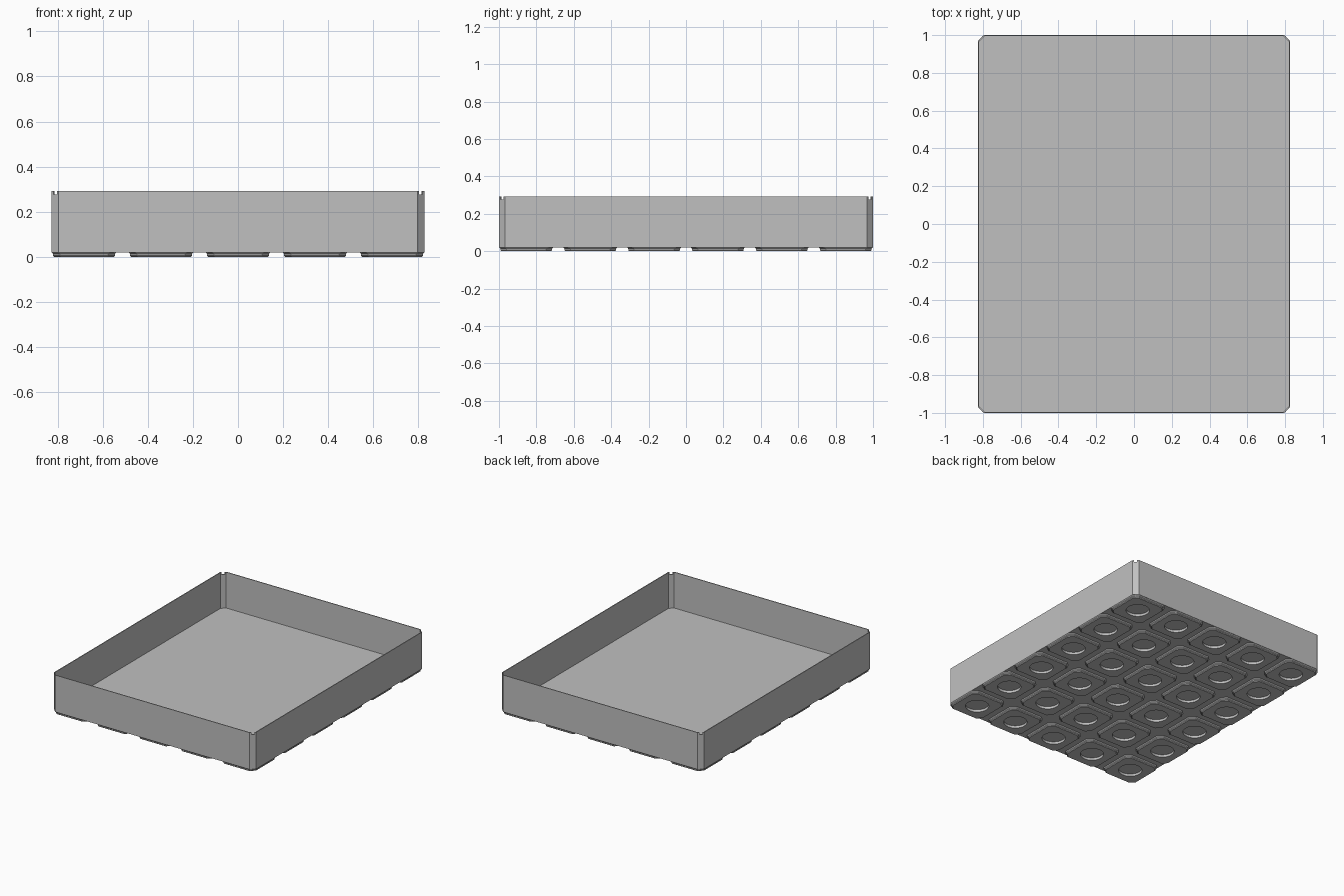
import bpy, bmesh, math
from mathutils import Matrix

cube = bpy.data.objects.get("Cube")
if cube:
    bpy.data.objects.remove(cube, do_unlink=True)

HALF_X, HALF_Y, HEIGHT = 0.827, 1.0, 0.292
FOOT_H, FLOOR_Z, WALL, CUT = 0.02, 0.027, 0.006, 0.032
PITCH, COLS, ROWS = 0.3415, 5, 6

grey = bpy.data.materials.new("grey plastic")
grey.use_nodes = True
grey.diffuse_color = (0.53, 0.53, 0.53, 1)
grey.node_tree.nodes["Principled BSDF"].inputs["Base Color"].default_value = grey.diffuse_color


def octagon(bm, hx, hy, cut, z):
    """Ring of vertices around a rectangle with clipped corners."""
    quarter = [(hx, hy - cut), (hx - cut, hy)]
    pts = quarter + [(-x, y) for x, y in reversed(quarter)]
    pts += [(-x, -y) for x, y in pts]
    return [bm.verts.new((x, y, z)) for x, y in pts]


def circle(bm, r, z, n=32):
    angles = [2 * math.pi * i / n for i in range(n)]
    return [bm.verts.new((r * math.cos(a), r * math.sin(a), z)) for a in angles]


def loft(bm, rings):
    """Skin consecutive rings with quads."""
    for a, b in zip(rings, rings[1:]):
        for i in range(len(a)):
            j = (i + 1) % len(a)
            bm.faces.new((a[i], a[j], b[j], b[i]))


def loop_edges(bm, ring):
    return [bm.edges.get((ring[i - 1], ring[i])) for i in range(len(ring))]


def finish(bm, name):
    bmesh.ops.recalc_face_normals(bm, faces=bm.faces[:])
    mesh = bpy.data.meshes.new(name)
    bm.to_mesh(mesh)
    bm.free()
    mesh.materials.append(grey)
    return mesh


def add(name, mesh, location=(0, 0, 0)):
    obj = bpy.data.objects.new(name, mesh)
    obj.location = location
    bpy.context.collection.objects.link(obj)
    return obj


# Tray shell: outer wall, rim, inner wall and floor
bm = bmesh.new()
inner = (HALF_X - WALL, HALF_Y - WALL, CUT - WALL * 0.6)
rings = [octagon(bm, HALF_X, HALF_Y, CUT, FOOT_H),
         octagon(bm, HALF_X, HALF_Y, CUT, HEIGHT),
         octagon(bm, *inner, HEIGHT),
         octagon(bm, *inner, FLOOR_Z)]
loft(bm, rings)
bm.faces.new(rings[0])
bm.faces.new(rings[-1])
tray = add("tray_shell", finish(bm, "tray_shell"))

# Small notch in the top of each corner panel
bm = bmesh.new()
for sx in (-1, 1):
    for sy in (-1, 1):
        spot = Matrix.Translation((sx * (HALF_X - CUT / 2), sy * (HALF_Y - CUT / 2), HEIGHT))
        turn = Matrix.Rotation(sx * sy * math.pi / 4, 4, "Z")
        size = Matrix.Diagonal((0.05, 0.022, 0.03, 1))
        bmesh.ops.create_cube(bm, size=1, matrix=spot @ turn @ size)
cutter = add("notch_cutter", finish(bm, "notch_cutter"))
cutter.hide_render = True
notch = tray.modifiers.new("corner_notches", "BOOLEAN")
notch.operation = "DIFFERENCE"
notch.solver = "EXACT"
notch.object = cutter
bpy.context.view_layer.objects.active = tray
bpy.ops.object.modifier_apply(modifier=notch.name)
bpy.data.objects.remove(cutter, do_unlink=True)

# Stepped foot with a round recess underneath
bm = bmesh.new()
profile = [(0.144, FOOT_H), (0.138, 0.013), (0.138, 0.005), (0.133, 0)]
rings = [octagon(bm, h, h, CUT, z) for h, z in profile]
loft(bm, rings)
recess = [circle(bm, 0.08, 0), circle(bm, 0.08, 0.018)]
loft(bm, recess)
bm.faces.new(recess[1])
bmesh.ops.triangle_fill(bm, use_beauty=True, use_dissolve=False,
                        edges=loop_edges(bm, rings[-1]) + loop_edges(bm, recess[0]))
bm.faces.new(rings[0])
foot_mesh = finish(bm, "foot")

# Grid of feet under the floor
for col in range(COLS):
    for row in range(ROWS):
        x = (col - (COLS - 1) / 2) * PITCH
        y = (row - (ROWS - 1) / 2) * PITCH
        add(f"foot_{col + 1}_{row + 1}", foot_mesh, (x, y, 0))
